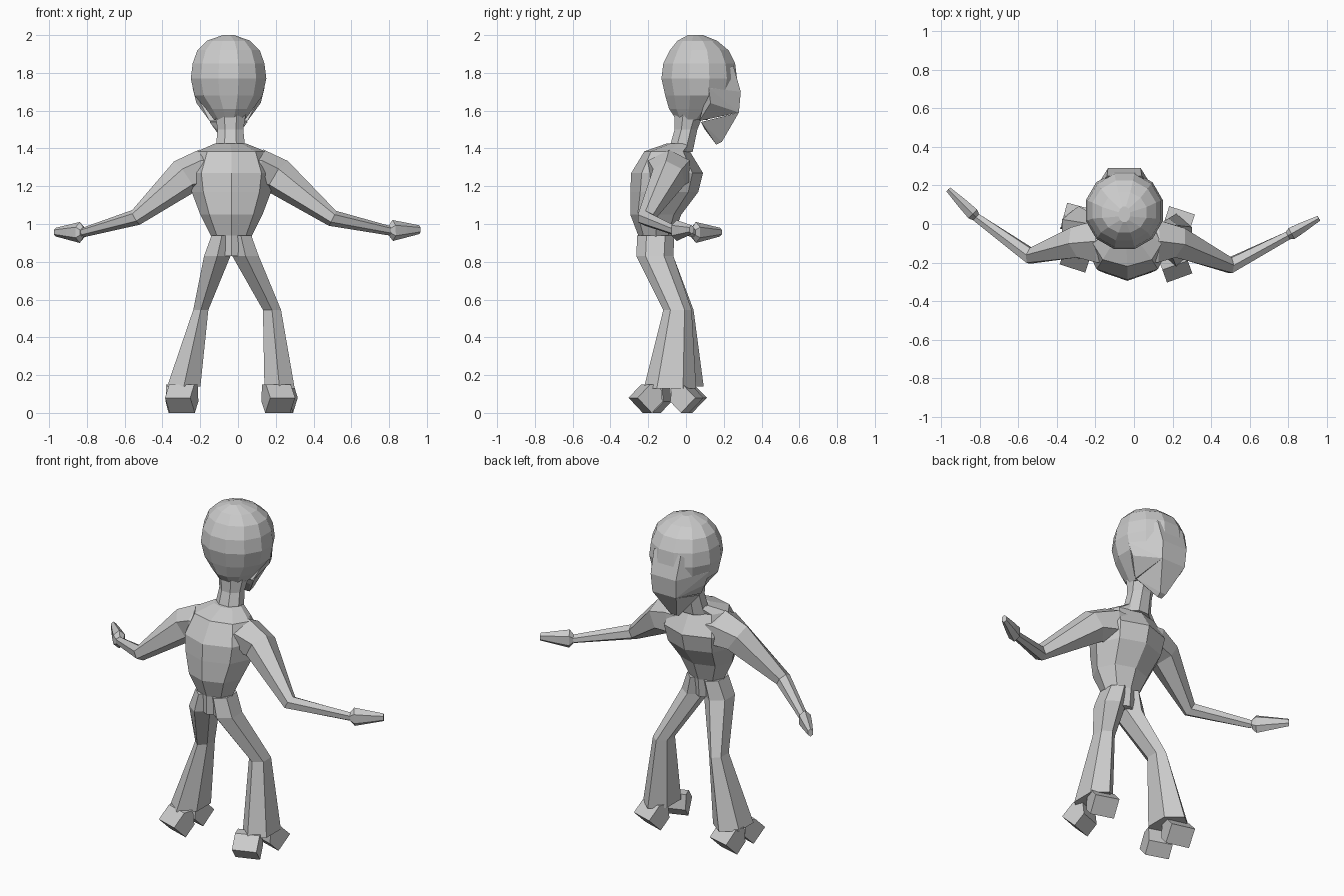
import bpy, bmesh
from math import cos, sin, pi, radians
from mathutils import Vector

X, Y, Z = Vector((1, 0, 0)), Vector((0, 1, 0)), Vector((0, 0, 1))


def finish(name, bm):
    bmesh.ops.recalc_face_normals(bm, faces=bm.faces)
    me = bpy.data.meshes.new(name)
    bm.to_mesh(me)
    bm.free()
    ob = bpy.data.objects.new(name, me)
    bpy.context.collection.objects.link(ob)
    return ob


def loft(name, rings, n=8, follow=False, turn=0.5):
    """Skin n-sided rings (x, y, z, half_width, half_depth), level or following the path."""
    bm = bmesh.new()
    pts = [Vector(r[:3]) for r in rings]
    loops = []
    for i, r in enumerate(rings):
        u, v = X, Y
        if follow:
            t = (pts[min(i + 1, len(pts) - 1)] - pts[max(i - 1, 0)]).normalized()
            u = t.cross(Z).normalized()
            v = u.cross(t)
        k = 1 / cos(pi / n) if turn else 1
        loops.append([bm.verts.new(pts[i] + u * r[3] * k * cos(2 * pi * (j + turn) / n)
                                   + v * r[4] * k * sin(2 * pi * (j + turn) / n)) for j in range(n)])
    for a, b in zip(loops, loops[1:]):
        for j in range(n):
            bm.faces.new((a[j], a[(j + 1) % n], b[(j + 1) % n], b[j]))
    bm.faces.new(loops[0])
    bm.faces.new(loops[-1])
    return finish(name, bm)


def hull(name, points):
    bm = bmesh.new()
    for p in points:
        bm.verts.new(p)
    bmesh.ops.convex_hull(bm, input=bm.verts)
    return finish(name, bm)


# Torso with a centre ridge, chest pushed forward
loft("torso", [
    (-0.035, -0.165, 0.83, 0.07, 0.088),
    (-0.035, -0.16, 0.94, 0.11, 0.093),
    (-0.035, -0.16, 1.05, 0.165, 0.135),
    (-0.035, -0.115, 1.17, 0.21, 0.18),
    (-0.035, -0.10, 1.27, 0.225, 0.19),
    (-0.035, -0.10, 1.385, 0.18, 0.12),
    (-0.04, -0.035, 1.425, 0.085, 0.07)], n=8, turn=0)

# Neck, leaning back
loft("neck", [
    (-0.04, -0.03, 1.38, 0.08, 0.065),
    (-0.04, 0.0, 1.50, 0.068, 0.06),
    (-0.04, 0.02, 1.60, 0.085, 0.08)], n=8)

# Faceted skull
loft("head", [
    (-0.045, 0.03, 1.55, 0.08, 0.08),
    (-0.045, 0.055, 1.61, 0.125, 0.145),
    (-0.05, 0.07, 1.68, 0.18, 0.18),
    (-0.05, 0.07, 1.77, 0.2, 0.2),
    (-0.05, 0.07, 1.85, 0.19, 0.19),
    (-0.05, 0.07, 1.92, 0.165, 0.155),
    (-0.05, 0.06, 1.97, 0.115, 0.105),
    (-0.05, 0.05, 2.0, 0.03, 0.04)], n=12)

# Jaw flowing out of the far side of the head, with a pointed chin
jaw = ((0.19, 0.12, 1.72), (0.09, 0.25, 1.84), (0.085, 0.29, 1.70), (0.08, 0.28, 1.59),
       (0.17, 0.13, 1.64), (0.10, 0.07, 1.545))
chin = ((0.10, 0.08, 1.54), (0.08, 0.28, 1.59), (0.02, 0.19, 1.435), (0.015, 0.16, 1.42), (0.06, 0.1, 1.50))
for name, pts in (("jaw", jaw), ("chin", chin)):
    hull(name, [(-0.05 + s * dx, y, z) for s in (-1, 1) for dx, y, z in pts])

# Arms with elbow bend and mitten hands
arms = {
    "left": (-1, -0.54, -0.165, 1.035, (-0.82, 0.035, 0.955), (-0.965, 0.18, 0.957)),
    "right": (1, 0.5, -0.215, 1.03, (0.80, -0.06, 0.965), (0.96, 0.03, 0.97))}
for side, (s, ex, ey, ez, wrist, tip) in arms.items():
    cx = -0.035
    loft(side + "_arm", [
        (cx + s * 0.06, -0.09, 1.285, 0.11, 0.08),
        (cx + s * 0.15, -0.09, 1.28, 0.11, 0.10),
        (cx + s * 0.25, -0.09, 1.25, 0.08, 0.085),
        (ex, ey, ez, 0.04, 0.038),
        (*wrist, 0.022, 0.022)], n=6, follow=True)
    w, t = Vector(wrist), Vector(tip)
    loft(side + "_hand", [
        (*w, 0.022, 0.024),
        (*w.lerp(t, 0.12), 0.032, 0.048),
        (*w.lerp(t, 0.5), 0.026, 0.036),
        (*t, 0.014, 0.02)], n=6, follow=True)

# Legs: bent knee and flared lower leg
legs = {
    "left": [(-0.085, -0.16, 0.94, 0.055, 0.085), (-0.11, -0.165, 0.83, 0.07, 0.085),
             (-0.197, -0.035, 0.545, 0.04, 0.065), (-0.287, -0.045, 0.14, 0.088, 0.12)],
    "right": [(0.015, -0.16, 0.94, 0.055, 0.085), (0.04, -0.165, 0.83, 0.07, 0.085),
              (0.18, -0.045, 0.545, 0.048, 0.065), (0.22, -0.085, 0.13, 0.08, 0.12)]}
for side, rings in legs.items():
    loft(side + "_leg", rings, n=6)

# Each leg ends in two tilted blocks, one in front and one behind
feet = {"left_front": (-0.295, -0.155, -1, -18), "left_back": (-0.30, 0.015, 1, -15),
        "right_front": (0.21, -0.205, -1, 20), "right_back": (0.225, -0.005, 1, -18)}
for name, (fx, fy, d, yaw) in feet.items():
    c, s = cos(radians(yaw)), sin(radians(yaw))
    hull(name + "_foot", [(fx + px * c - d * py * s, fy + px * s + d * py * c, z)
                          for px in (-0.07, 0.07)
                          for py, z in ((0.08, 0.08), (0.0, 0.0), (-0.06, 0.06), (-0.05, 0.15), (0.01, 0.15))])
